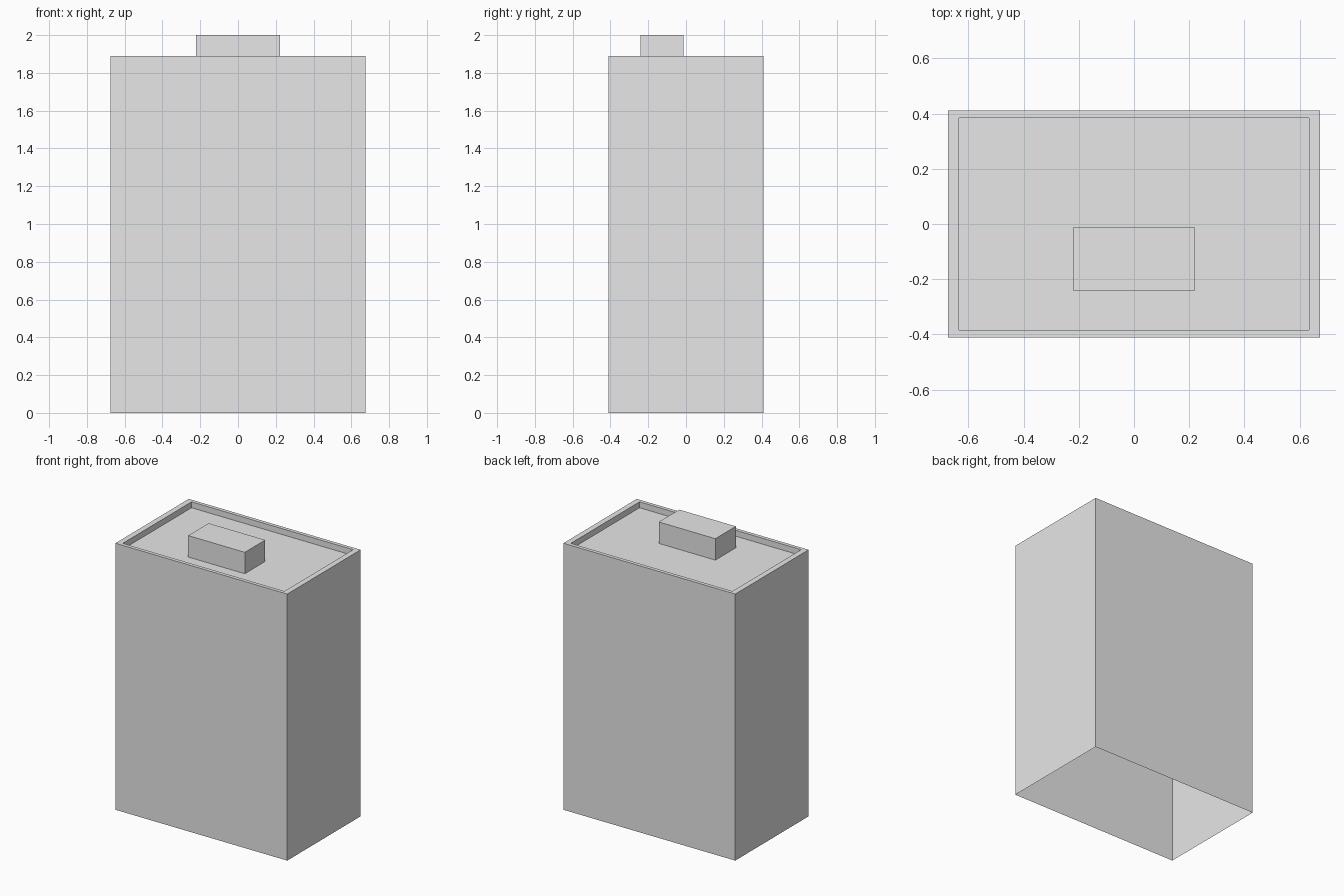
import bpy
import bmesh
from mathutils import Matrix, Vector

default = bpy.data.objects.get("Cube")
if default:
    bpy.data.objects.remove(default, do_unlink=True)

GREY = (0.8, 0.8, 0.8, 1.0)
grey = bpy.data.materials.new("light_grey")
grey.use_nodes = True
grey.diffuse_color = GREY
grey.node_tree.nodes["Principled BSDF"].inputs["Base Color"].default_value = GREY

RIM_Z = 1.89
FLOOR_Z = 1.848


def open_box(low, high):
    """Box from corner to corner without its underside."""
    bm = bmesh.new()
    low, high = Vector(low), Vector(high)
    size = Matrix.Diagonal((high - low).to_4d())
    bmesh.ops.create_cube(bm, size=1, matrix=Matrix.Translation((low + high) / 2) @ size)
    bm.normal_update()
    bottom = [f for f in bm.faces if f.normal.z < -0.5]
    bmesh.ops.delete(bm, geom=bottom, context="FACES_ONLY")
    return bm


def finish(bm, name):
    mesh = bpy.data.meshes.new(name)
    bm.to_mesh(mesh)
    bm.free()
    mesh.materials.append(grey)
    obj = bpy.data.objects.new(name, mesh)
    bpy.context.collection.objects.link(obj)
    return obj


# Building shell: thin walls, open underneath, with a sunken roof behind a parapet
shell = open_box((-0.674, -0.411, 0), (0.674, 0.411, RIM_Z))
shell.normal_update()
roof = next(f for f in shell.faces if f.normal.z > 0.5)


def inset_roof(thickness, depth):
    bmesh.ops.inset_region(shell, faces=[roof], thickness=thickness, depth=depth)


# Parapet top, wider at the two ends than at front and back
inset_roof(0.03, 0)
for v in roof.verts:
    v.co.x = 0.634 if v.co.x > 0 else -0.634
    v.co.y = 0.385 if v.co.y > 0 else -0.385

# Parapet inner walls and the sunken roof
sunk = bmesh.ops.extrude_discrete_faces(shell, faces=[roof])["faces"][0]
for v in sunk.verts:
    v.co.z = FLOOR_Z
shell.normal_update()
finish(shell, "building_shell")

# Rooftop block, set toward the front
finish(open_box((-0.222, -0.241, FLOOR_Z), (0.222, -0.012, 2)), "rooftop_block")
